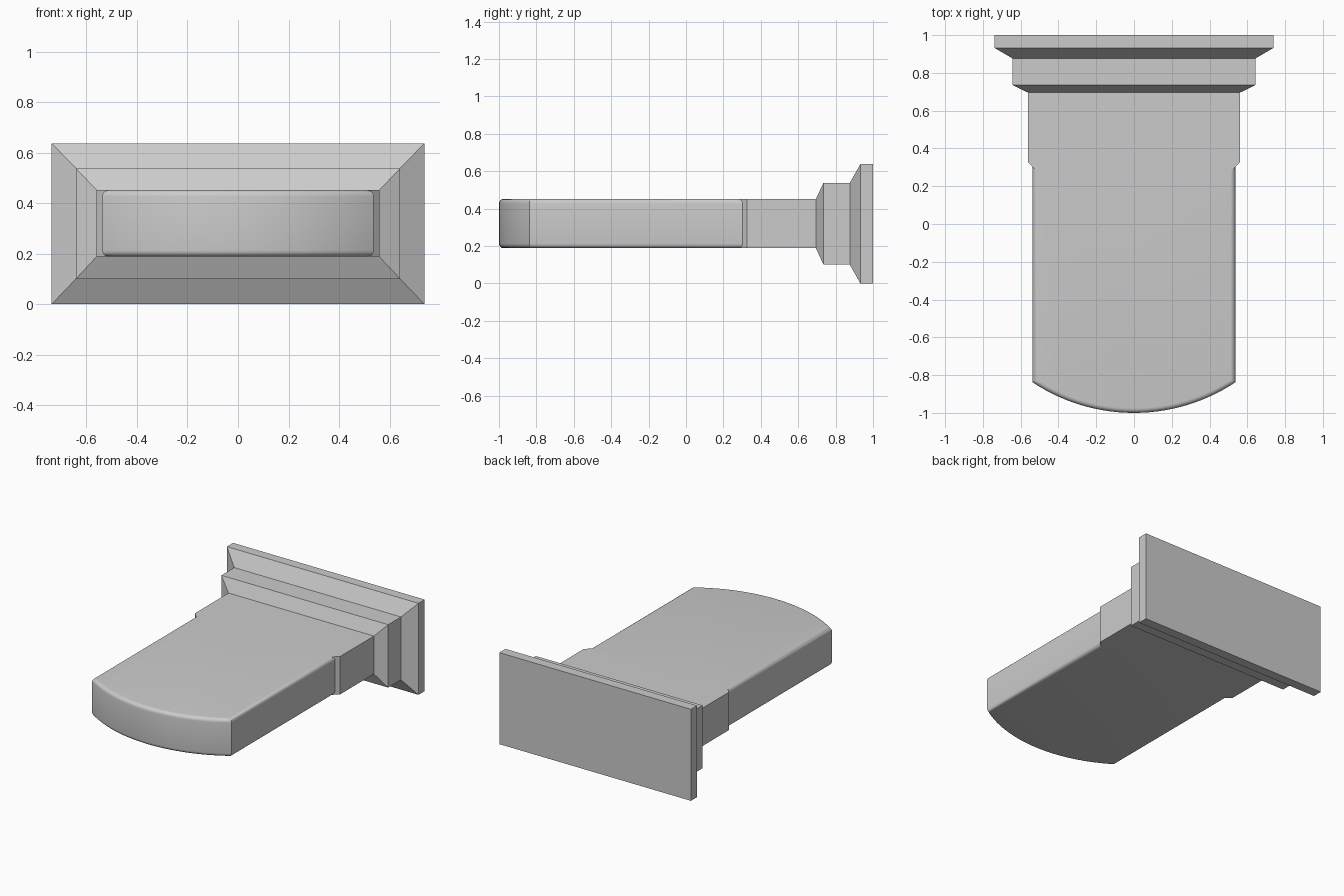
import bpy, bmesh, math

if "Cube" in bpy.data.objects:
    bpy.data.objects.remove(bpy.data.objects["Cube"])

Z0, Z1 = 0.188, 0.452      # underside and top of the tongue
HALF_W = 0.537             # half width of the tongue


def make_object(name, bm):
    bmesh.ops.recalc_face_normals(bm, faces=bm.faces)
    mesh = bpy.data.meshes.new(name)
    bm.to_mesh(mesh)
    bm.free()
    obj = bpy.data.objects.new(name, mesh)
    bpy.context.collection.objects.link(obj)
    return obj


def stepped_block(name, sections):
    """Loft rectangles (y, half width, bottom, top) along y."""
    bm = bmesh.new()
    rings = [[bm.verts.new(p) for p in ((-w, y, a), (w, y, a), (w, y, b), (-w, y, b))]
             for y, w, a, b in sections]
    for r, s in zip(rings, rings[1:]):
        for i in range(4):
            j = (i + 1) % 4
            bm.faces.new((r[i], r[j], s[j], s[i]))
    bm.faces.new(rings[0])
    bm.faces.new(rings[-1])
    return make_object(name, bm)


def rounded_tongue(name, y_back, y_side, y_tip, radius):
    """Slab with a bowed front and filleted top and bottom rims."""
    sag = y_side - y_tip
    r = (HALF_W ** 2 + sag ** 2) / (2 * sag)
    span = math.asin(HALF_W / r)
    n = 28
    outline = [(HALF_W, y_back), (-HALF_W, y_back)]
    for i in range(n + 1):
        a = -span + 2 * span * i / n
        outline.append((r * math.sin(a), y_tip + r - r * math.cos(a)))
    bm = bmesh.new()
    face = bm.faces.new([bm.verts.new((x, y, Z0)) for x, y in outline])
    ext = bmesh.ops.extrude_face_region(bm, geom=[face])
    for v in ext["geom"]:
        if isinstance(v, bmesh.types.BMVert):
            v.co.z = Z1
    bmesh.ops.recalc_face_normals(bm, faces=bm.faces)
    rim = [e for e in bm.edges
           if abs(e.verts[0].co.z - e.verts[1].co.z) < 1e-5
           and min(v.co.y for v in e.verts) < y_back - 1e-4]
    bmesh.ops.bevel(bm, geom=rim, offset=radius, segments=5, profile=0.5,
                    affect='EDGES')
    return make_object(name, bm)


# Stepped wall plate, collar and neck
body = stepped_block("stepped_base_and_tongue", [
    (1.0, 0.738, 0.0, 0.637),
    (0.932, 0.738, 0.0, 0.637),
    (0.876, 0.642, 0.10, 0.538),
    (0.735, 0.642, 0.10, 0.538),
    (0.695, 0.56, Z0, Z1),
    (0.325, 0.56, Z0, Z1),
    (0.278, 0.512, Z0, Z1),
])

# Tongue with bowed tip, merged into the neck
tongue = rounded_tongue("tongue", 0.5, -0.838, -1.0, 0.025)
union = body.modifiers.new("join_tongue", 'BOOLEAN')
union.operation = 'UNION'
union.solver = 'EXACT'
union.object = tongue
bpy.context.view_layer.objects.active = body
body.select_set(True)
bpy.ops.object.modifier_apply(modifier=union.name)
bpy.data.objects.remove(tongue)
bpy.ops.object.shade_smooth_by_angle(angle=math.radians(30))
